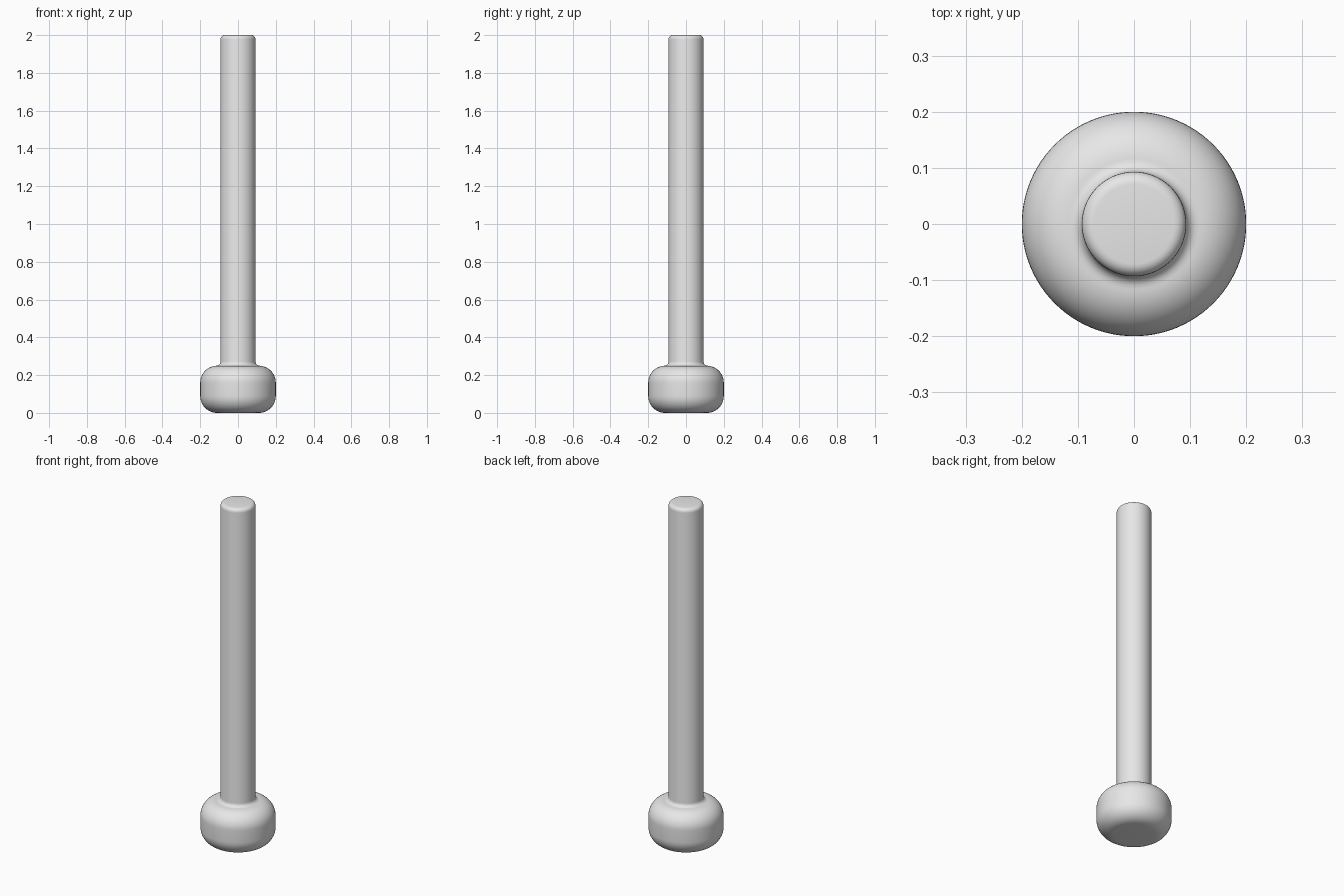
import bpy, bmesh, math

cube = bpy.data.objects.get("Cube")
if cube:
    bpy.data.objects.remove(cube)

SEGMENTS = 96

grey = bpy.data.materials.new("light grey")
grey.use_nodes = True
colour = (0.8, 0.8, 0.8, 1)
grey.diffuse_color = colour
grey.node_tree.nodes["Principled BSDF"].inputs["Base Color"].default_value = colour


def arc(cx, cz, r, start, end, steps):
    """Profile points on an arc, angles in degrees."""
    angles = [math.radians(start + (end - start) * i / steps) for i in range(steps + 1)]
    return [(cx + r * math.cos(a), cz + r * math.sin(a)) for a in angles]


def lathe(name, profile):
    """Turn a radius/height profile around the z axis."""
    bm = bmesh.new()
    verts = [bm.verts.new((r, 0, z)) for r, z in profile]
    edges = [bm.edges.new(pair) for pair in zip(verts, verts[1:])]
    bmesh.ops.spin(bm, geom=verts + edges, cent=(0, 0, 0), axis=(0, 0, 1),
                   angle=math.tau, steps=SEGMENTS, use_merge=True)
    bmesh.ops.remove_doubles(bm, verts=bm.verts, dist=0.0001)
    bmesh.ops.recalc_face_normals(bm, faces=bm.faces)
    mesh = bpy.data.meshes.new(name)
    bm.to_mesh(mesh)
    bm.free()
    mesh.materials.append(grey)
    obj = bpy.data.objects.new(name, mesh)
    bpy.context.collection.objects.link(obj)
    bpy.ops.object.select_all(action="DESELECT")
    obj.select_set(True)
    bpy.context.view_layer.objects.active = obj
    bpy.ops.object.shade_smooth_by_angle(angle=math.radians(35))
    return obj


# Rounded foot, fillet, straight shaft and softened tip in one profile
SHAFT, FOOT, FOOT_TOP = 0.093, 0.2, 0.25
ROUND, FILLET, TIP = 0.09, 0.022, 0.022
profile = [(0, 0)]
profile += arc(FOOT - ROUND, ROUND, ROUND, -90, 0, 12)
profile += arc(FOOT - ROUND, FOOT_TOP - ROUND, ROUND, 0, 90, 12)
profile += arc(SHAFT + FILLET, FOOT_TOP + FILLET, FILLET, 270, 180, 6)
profile += arc(SHAFT - TIP, 2 - TIP, TIP, 0, 90, 6)
profile += [(0, 2)]
lathe("rod_with_round_foot", profile)
